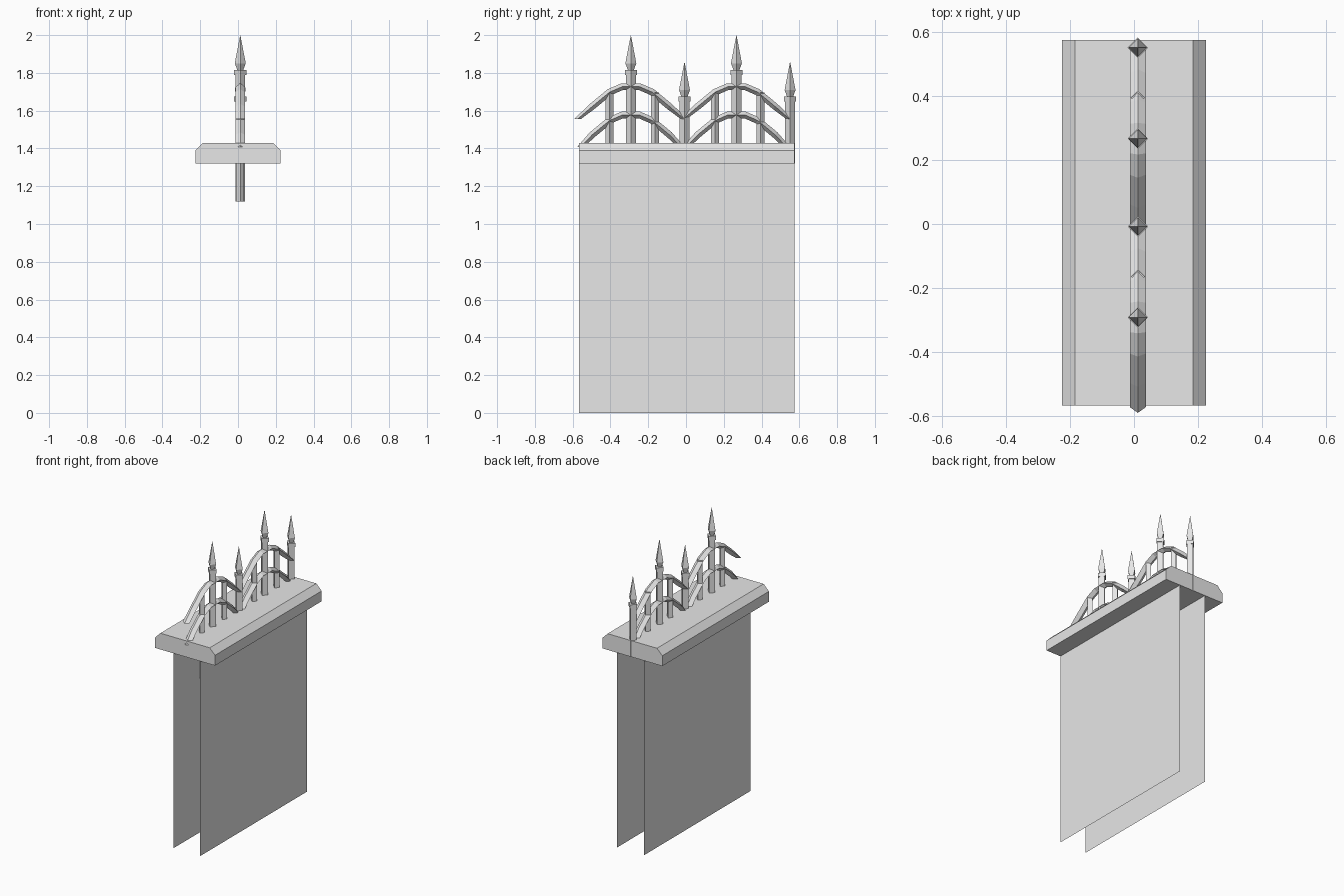
import bpy
import bmesh
from mathutils import Vector

if "Cube" in bpy.data.objects:
    bpy.data.objects.remove(bpy.data.objects["Cube"], do_unlink=True)

grey = bpy.data.materials.new("plain grey")
grey.use_nodes = True
grey.diffuse_color = (0.8, 0.8, 0.8, 1)
grey.node_tree.nodes["Principled BSDF"].inputs["Base Color"].default_value = (0.8, 0.8, 0.8, 1)

FENCE_X = 0.012
FRONT, BACK = -0.567, 0.575


def add_rings(name, rings):
    """Skin a row of equal closed rings and cap both ends."""
    bm = bmesh.new()
    loops = [[bm.verts.new(p) for p in ring] for ring in rings]
    for a, b in zip(loops, loops[1:]):
        for i in range(len(a)):
            j = (i + 1) % len(a)
            bm.faces.new((a[i], a[j], b[j], b[i]))
    bm.faces.new(loops[0])
    bm.faces.new(loops[-1])
    bmesh.ops.recalc_face_normals(bm, faces=bm.faces)
    return finish(name, bm)


def finish(name, bm):
    mesh = bpy.data.meshes.new(name)
    bm.to_mesh(mesh)
    bm.free()
    mesh.materials.append(grey)
    obj = bpy.data.objects.new(name, mesh)
    bpy.context.collection.objects.link(obj)
    return obj


def diamond_post(name, y, profile):
    """Four-sided upright with corners on the axes; profile is (radius, z)."""
    rings = [[(FENCE_X + r, y, z), (FENCE_X, y + r, z),
              (FENCE_X - r, y, z), (FENCE_X, y - r, z)] for r, z in profile]
    add_rings(name, rings)


def spiked_post(name, y, bottom, collar):
    diamond_post(name, y, [(0.026, bottom), (0.026, collar)])
    diamond_post(name + "_collar", y, [(0.032, collar), (0.032, collar + 0.026)])
    base = collar + 0.026
    diamond_post(name + "_spike", y, [(0.016, base), (0.029, base + 0.035), (0.0008, base + 0.182)])


def arch(name, centre, drop, spread):
    """Diamond-section bar bent into a faceted arch."""
    half = [(0.275 * spread, 1.557), (0.205, 1.622), (0.113, 1.698), (0.046, 1.727)]
    path = [Vector((-d, z)) for d, z in half] + [Vector((d, z)) for d, z in reversed(half)]
    rings = []
    for i, p in enumerate(path):
        if i in (0, len(path) - 1):
            n = Vector((-0.018 if i == 0 else 0.018, 0))
        else:
            t = (p - path[i - 1]).normalized() + (path[i + 1] - p).normalized()
            n = Vector((-t.y, t.x)).normalized() * 0.018
        y, z = centre + p.x, p.y - drop
        rings.append([(FENCE_X + 0.025, y, z), (FENCE_X, y + n.x, z + n.y),
                      (FENCE_X - 0.025, y, z), (FENCE_X, y - n.x, z - n.y)])
    add_rings(name, rings)


# Chamfered coping slab
section = [(0.225, 1.32), (0.225, 1.39), (0.185, 1.43)]
outline = section + [(-x, z) for x, z in reversed(section)]
add_rings("coping", [[(x, y, z) for x, z in outline] for y in (FRONT, BACK)])

# Two thin wall sheets below the coping
for side, x in (("right", -0.086), ("left", 0.114)):
    bm = bmesh.new()
    corners = [(x, FRONT, 0), (x, BACK, 0), (x, BACK, 1.32), (x, FRONT, 1.32)]
    if side == "right":
        corners.reverse()
    bm.faces.new([bm.verts.new(c) for c in corners])
    finish("wall_" + side, bm)

# Two fence bays: arches, tall centre post, slim bars, short end post
for bay, centre in (("front", -0.292), ("back", 0.267)):
    arch(bay + "_upper_arch", centre, 0, 1.02)
    arch(bay + "_lower_arch", centre, 0.15, 0.97)
    spiked_post(bay + "_tall_post", centre, 1.12, 1.79)
    for label, offset in (("a", -0.113), ("b", 0.128)):
        diamond_post(bay + "_slim_bar_" + label, centre + offset, [(0.021, 1.12), (0.021, 1.695)])
    spiked_post(bay + "_short_post", centre + 0.284, 1.32, 1.648)
